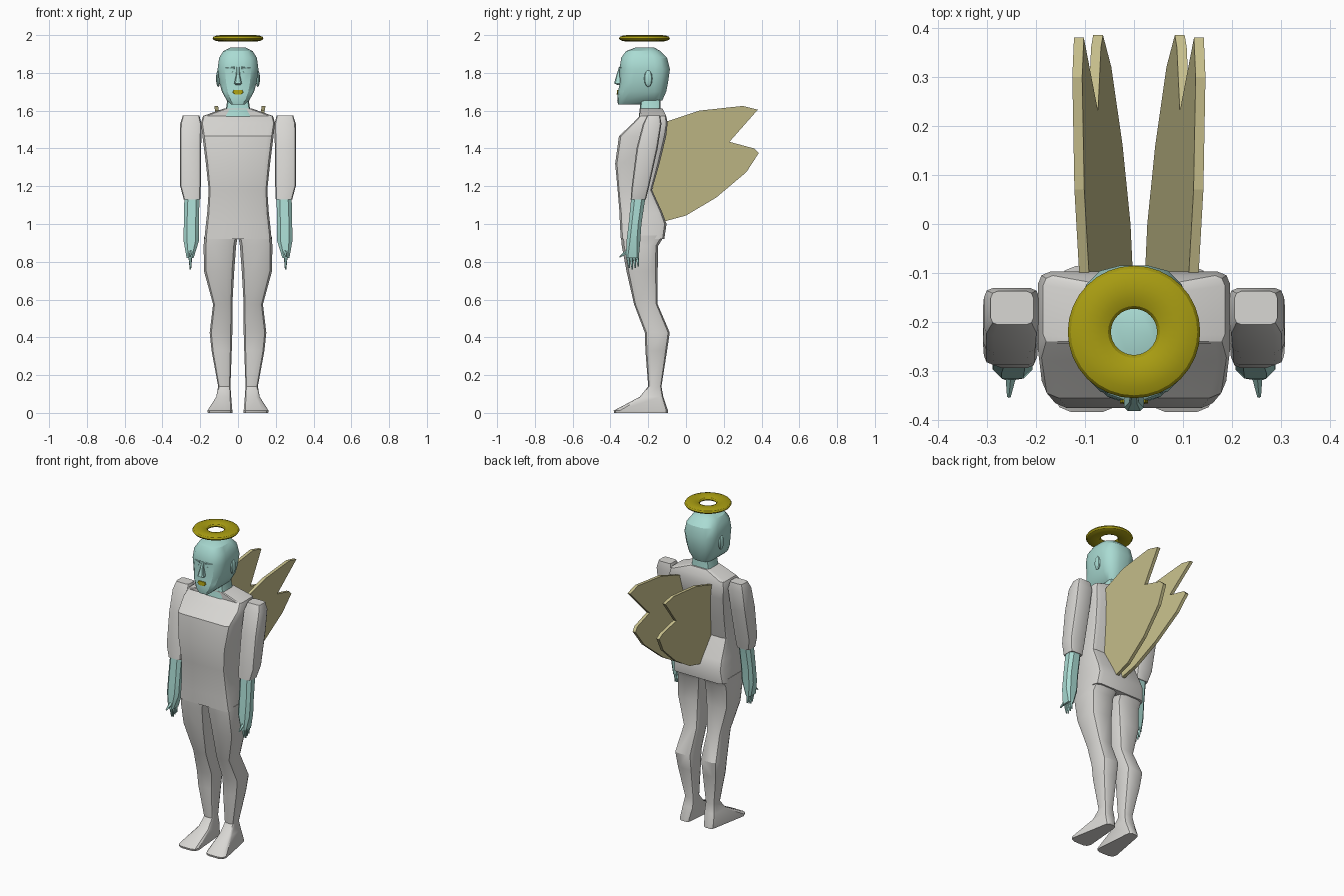
import bpy, bmesh, math
from mathutils import Vector

cube = bpy.data.objects.get("Cube")
if cube:
    bpy.data.objects.remove(cube, do_unlink=True)


def material(name, rgb):
    m = bpy.data.materials.new(name)
    m.use_nodes = True
    m.diffuse_color = (*rgb, 1)
    m.node_tree.nodes["Principled BSDF"].inputs["Base Color"].default_value = (*rgb, 1)
    return m


grey = material("pale grey cloth", (.69, .68, .655))
teal = material("teal skin", (.40, .71, .65))
gold = material("gold", (.40, .34, .006))
tan = material("tan wing", (.59, .54, .27))


def finish(bm, name, mat, smooth=True):
    bmesh.ops.recalc_face_normals(bm, faces=bm.faces)
    mesh = bpy.data.meshes.new(name)
    bm.to_mesh(mesh)
    bm.free()
    mesh.materials.append(mat)
    ob = bpy.data.objects.new(name, mesh)
    bpy.context.collection.objects.link(ob)
    if smooth:
        bpy.ops.object.select_all(action='DESELECT')
        ob.select_set(True)
        bpy.context.view_layer.objects.active = ob
        bpy.ops.object.shade_smooth_by_angle(angle=math.radians(30))
    return ob


def ring(bm, section, side, rounding, steps):
    """Rounded rectangle at height z spanning x0..x1, y0..y1."""
    z, x0, x1, y0, y1 = section
    r = rounding * min(x1 - x0, y1 - y0) / 2
    corners = [(x1 - r, y1 - r), (x0 + r, y1 - r), (x0 + r, y0 + r), (x1 - r, y0 + r)]
    verts = []
    for q, (cx, cy) in enumerate(corners):
        for s in range(steps + 1):
            a = (q + s / steps) * math.pi / 2
            verts.append(bm.verts.new((side * (cx + r * math.cos(a)), cy + r * math.sin(a), z)))
    return verts


def loft(name, sections, mat, side=1, rounding=.35, steps=1, tweak=None):
    bm = bmesh.new()
    rings = [ring(bm, s, side, rounding, steps) for s in sections]
    for a, b in zip(rings, rings[1:]):
        for i in range(len(a)):
            j = (i + 1) % len(a)
            bm.faces.new((a[i], a[j], b[j], b[i]))
    bm.faces.new(rings[0])
    bm.faces.new(rings[-1])
    if tweak:
        for v in bm.verts:
            tweak(v.co, side)
    return finish(bm, name, mat)


def centred(rows):
    return [(z, -hx, hx, y0, y1) for z, hx, y0, y1 in rows]


def spike(name, start, end, r1, r2, mat):
    """Tapered four-sided finger between two points."""
    a, b = Vector(start), Vector(end)
    bm = bmesh.new()
    bmesh.ops.create_cone(bm, cap_ends=True, segments=5, radius1=r1, radius2=r2, depth=(b - a).length)
    turn = (b - a).to_track_quat('Z', 'Y')
    for v in bm.verts:
        v.co = turn @ v.co + (a + b) / 2
    return finish(bm, name, mat)


# Torso
loft("torso", centred([
    (.92, .178, -.345, -.115), (1, .17, -.35, -.103), (1.06, .163, -.352, -.125),
    (1.18, .155, -.362, -.18), (1.32, .17, -.375, -.14), (1.465, .188, -.355, -.105),
    (1.535, .196, -.28, -.097), (1.572, .185, -.245, -.105), (1.612, .072, -.245, -.125)]),
    grey, rounding=.28, steps=2)

# Neck and head
loft("neck", centred([(1.57, .075, -.25, -.13), (1.62, .062, -.243, -.135),
                      (1.67, .055, -.24, -.135)]), teal, steps=2)
loft("head", centred([
    (1.632, .035, -.36, -.25), (1.655, .06, -.364, -.125), (1.7, .085, -.36, -.105),
    (1.75, .099, -.35, -.095), (1.82, .108, -.352, -.085), (1.88, .1, -.343, -.1),
    (1.915, .078, -.318, -.135), (1.935, .04, -.265, -.17)]),
    teal, rounding=.72, steps=3)
loft("nose", centred([(1.735, .012, -.36, -.33), (1.745, .02, -.381, -.33),
                      (1.79, .01, -.368, -.33), (1.83, .008, -.354, -.33)]), teal)
loft("mouth", centred([(1.686, .016, -.367, -.358), (1.697, .029, -.366, -.357),
                       (1.71, .022, -.364, -.355)]), gold)

# Halo
bm = bmesh.new()
loops = []
for i in range(32):
    a = math.tau * i / 32
    loops.append([])
    for j in range(12):
        b = math.tau * j / 12
        r = .091 + .044 * math.cos(b)
        loops[-1].append(bm.verts.new((r * math.cos(a), r * math.sin(a) - .22, 1.983 + .017 * math.sin(b))))
for i in range(32):
    p, q = loops[i], loops[(i + 1) % 32]
    for j in range(12):
        k = (j + 1) % 12
        bm.faces.new((p[j], q[j], q[k], p[k]))
finish(bm, "halo", gold)


def splay_foot(co, side):
    # narrow the heel so the foot fans out toward the toes
    if co.z < .05 and co.y > -.2:
        co.x = side * (.07 + (abs(co.x) - .07) * .55)


leg = [(0, .03, .16, -.38, -.095), (.012, .03, .162, -.383, -.095),
       (.085, .036, .115, -.245, -.12), (.14, .04, .105, -.2, -.13),
       (.33, .033, .14, -.215, -.1), (.425, .03, .15, -.218, -.086),
       (.575, .03, .132, -.275, -.15), (.75, .02, .18, -.315, -.15),
       (.885, .01, .182, -.34, -.147), (.94, 0, .178, -.345, -.113)]
sleeve = [(1.13, .2, .287, -.293, -.212), (1.2, .197, .306, -.287, -.195),
          (1.4, .195, .308, -.262, -.15), (1.53, .193, .306, -.228, -.13),
          (1.575, .205, .292, -.205, -.137)]
forearm = [(.82, .235, .272, -.318, -.25), (.91, .207, .288, -.315, -.242),
           (1, .207, .287, -.304, -.236), (1.14, .204, .284, -.29, -.215)]
wing = [(-.11, 1.54), (.07, 1.6), (.3, 1.625), (.38, 1.605), (.23, 1.435), (.36, 1.4),
        (.385, 1.375), (.32, 1.275), (.16, 1.14), (0, 1.045), (-.11, 1.015),
        (-.18, 1.15), (-.16, 1.35)]

for side, word in ((1, "left"), (-1, "right")):
    # Limbs
    loft(word + "_leg", leg, grey, side, .5, 2, splay_foot)
    loft(word + "_sleeve", sleeve, grey, side, .4, 2)
    loft(word + "_forearm", forearm, teal, side, .5)
    for n in range(4):
        y = -.308 + n * .016
        spike(f"{word}_finger_{n + 1}", (side * .253, y, .84),
              (side * .252, y + .008, .76 + .008 * abs(n - 1)), .012, .004, teal)
    spike(word + "_thumb", (side * .25, -.3, .86), (side * .255, -.352, .825), .013, .004, teal)

    # Ear, eye and brow
    bm = bmesh.new()
    bmesh.ops.create_uvsphere(bm, u_segments=10, v_segments=6, radius=1)
    for v in bm.verts:
        v.co = (side * (.105 + .012 * v.co.x), -.2 + .022 * v.co.y, 1.77 + .045 * v.co.z)
    finish(bm, word + "_ear", teal)
    spike(word + "_brow", (side * .018, -.35, 1.825), (side * .065, -.336, 1.825), .009, .006, teal)
    spike(word + "_eyelid", (side * .025, -.347, 1.803), (side * .058, -.337, 1.8), .007, .005, teal)

    # Wing plate, leaning outward with height
    bm = bmesh.new()
    layers = [[bm.verts.new((.01 + side * (.022 + (z - 1.015) * .17 + t), y, z)) for y, z in wing]
              for t in (-.01, .01)]
    for layer in layers:
        bm.faces.new(layer)
    for i in range(len(wing)):
        j = (i + 1) % len(wing)
        bm.faces.new((layers[0][i], layers[0][j], layers[1][j], layers[1][i]))
    finish(bm, word + "_wing", tan, smooth=False)
